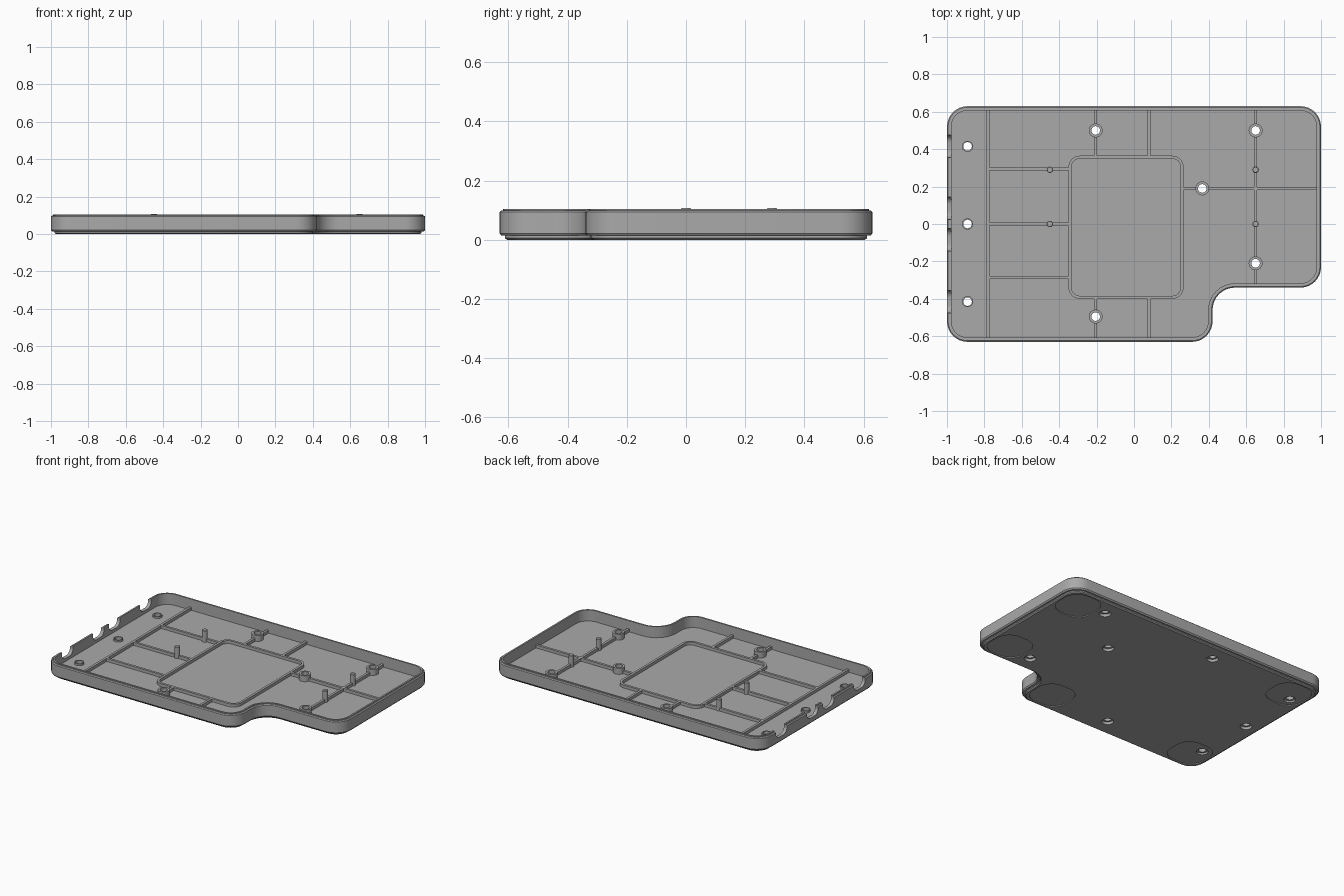
import bpy, bmesh, math
from mathutils import Vector

old = bpy.data.objects.get("Cube")
if old:
    bpy.data.objects.remove(old, do_unlink=True)

grey = bpy.data.materials.new("mid grey")
grey.use_nodes = True
COLOUR = (0.4, 0.4, 0.4, 1)
grey.diffuse_color = COLOUR
grey.node_tree.nodes["Principled BSDF"].inputs["Base Color"].default_value = COLOUR

FLOOR, RIB_TOP, BOSS_TOP = 0.03, 0.05, 0.07


def rounded(corners, inset=0.0, steps=8):
    """Counter-clockwise outline with filleted corners, moved inward by inset."""
    out, n = [], len(corners)
    for i, (x, y, r) in enumerate(corners):
        p = Vector((x, y))
        a = (p - Vector(corners[i - 1][:2])).normalized()
        b = (Vector(corners[(i + 1) % n][:2]) - p).normalized()
        turn = 1 if a.x * b.y - a.y * b.x > 0 else -1
        centre = p + (b - a) * r
        radius = max(r - turn * inset, 0.002)
        for k in range(steps + 1):
            t = k / steps * math.pi / 2
            out.append(centre + (a * math.sin(t) - b * math.cos(t)) * radius * 1.0)
    return out


def box_corners(x0, x1, y0, y1, r):
    return [(x0, y0, r), (x1, y0, r), (x1, y1, r), (x0, y1, r)]


def finish(name, bm):
    bmesh.ops.recalc_face_normals(bm, faces=bm.faces)
    mesh = bpy.data.meshes.new(name)
    bm.to_mesh(mesh)
    bm.free()
    mesh.materials.append(grey)
    ob = bpy.data.objects.new(name, mesh)
    bpy.context.collection.objects.link(ob)
    return ob


def loft(name, rings, closed=False):
    """Skin a list of (outline, z) rings; cap the ends or close the loop."""
    bm = bmesh.new()
    vs = [[bm.verts.new((p[0], p[1], z)) for p in ring] for ring, z in rings]
    n = len(vs[0])
    for lo, hi in zip(vs, vs[1:] + (vs[:1] if closed else [])):
        for i in range(n):
            bm.faces.new((lo[i], lo[(i + 1) % n], hi[(i + 1) % n], hi[i]))
    if not closed:
        bm.faces.new(vs[0])
        bm.faces.new(vs[-1])
    return finish(name, bm)


def circle(x, y, r, n=24):
    return [(x + r * math.cos(2 * math.pi * i / n), y + r * math.sin(2 * math.pi * i / n)) for i in range(n)]


def cut(target, cutters):
    for c in cutters:
        c.hide_render = True
        mod = target.modifiers.new("cut", "BOOLEAN")
        mod.operation, mod.solver, mod.object = "DIFFERENCE", "EXACT", c
    bpy.context.view_layer.update()
    mesh = bpy.data.meshes.new_from_object(target.evaluated_get(bpy.context.evaluated_depsgraph_get()))
    target.modifiers.clear()
    target.data = mesh
    for c in cutters:
        bpy.data.objects.remove(c, do_unlink=True)


# Tray: stepped base, outer wall, lip and inside floor
plan = [(-1, -0.63, 0.11), (0.42, -0.63, 0.11), (0.42, -0.34, 0.12),
        (1, -0.34, 0.11), (1, 0.63, 0.11), (-1, 0.63, 0.11)]
profile = [(0.025, 0), (0.018, 0.006), (0.018, 0.014), (0.006, 0.014), (0, 0.022), (0, 0.094), (0.006, 0.099),
           (0.012, 0.099), (0.012, 0.104), (0.023, 0.104), (0.023, FLOOR)]
tray = loft("tray", [(rounded(plan, d), z) for d, z in profile])

# Shallow foot pockets under each outer corner
cutters = []
S, G = 0.29, 0.035
for x, y, sx, sy in [(-1, -0.63, 1, 1), (0.42, -0.63, -1, 1), (1, -0.34, -1, 1), (1, 0.63, -1, -1), (-1, 0.63, 1, -1)]:
    xs = sorted((x + sx * G, x + sx * S))
    ys = sorted((y + sy * G, y + sy * S))
    ring = rounded(box_corners(*xs, *ys, 0.1))
    cutters.append(loft("pocket_cutter", [(ring, -0.02), (ring, 0.006)]))

# Screw holes with a wider recess below
bosses = [(-0.205, 0.5), (0.65, 0.5), (0.365, 0.19), (0.65, -0.21), (-0.205, -0.495)]
side_holes = [(-0.89, 0.415), (-0.89, 0), (-0.89, -0.415)]
for x, y in bosses + side_holes:
    cutters.append(loft("hole_cutter", [(circle(x, y, r), z) for r, z in
                                        [(0.036, -0.02), (0.036, 0.018), (0.023, 0.018), (0.023, 0.08)]]))

# Cable openings in the right-hand wall
for y in (-0.415, -0.085, 0.085, 0.415):
    bm = bmesh.new()
    ring = rounded(box_corners(y - 0.06, y + 0.06, 0.05, 0.2, 0.04))
    a = [bm.verts.new((-1.1, *p)) for p in ring]
    face = bm.faces.new(a)
    ext = bmesh.ops.extrude_face_region(bm, geom=[face])["geom"]
    bmesh.ops.translate(bm, vec=(0.14, 0, 0), verts=[v for v in ext if isinstance(v, bmesh.types.BMVert)])
    cutters.append(finish("opening_cutter", bm))
cut(tray, cutters)


def tube(name, x, y, outer, inner, top):
    loft(name, [(circle(x, y, outer), FLOOR - 0.003), (circle(x, y, outer), top),
                (circle(x, y, inner), top), (circle(x, y, inner), FLOOR - 0.003)], True)


for i, (x, y) in enumerate(bosses):
    tube(f"screw_boss_{i + 1}", x, y, 0.037, 0.023, BOSS_TOP)
for i, (x, y) in enumerate(side_holes):
    tube(f"hole_collar_{i + 1}", x, y, 0.03, 0.023, FLOOR + 0.012)

# Locating pins
for x in (-0.45, 0.65):
    for y in (0, 0.29):
        loft("locating_pin", [(circle(x, y, r, 16), z) for r, z in
                              [(0.017, FLOOR - 0.003), (0.017, 0.105), (0.014, 0.108)]])

# Raised central frame
frame = box_corners(-0.35, 0.265, -0.4, 0.365, 0.06)
loft("centre_frame", [(rounded(frame, d), z) for d, z in
                      [(0, FLOOR - 0.003), (0, RIB_TOP), (0.016, RIB_TOP), (0.016, FLOOR - 0.003)]], True)

# Stiffening ribs, stopping short of the bosses
W = 0.008


def rib(x0, x1, y0, y1):
    ring = [(x0, y0), (x1, y0), (x1, y1), (x0, y1)]
    loft("rib", [(ring, FLOOR - 0.003), (ring, RIB_TOP)])


B = 0.034
for x, spans in [(-0.78, [(-0.615, 0.615)]),
                 (-0.205, [(-0.615, -0.495 - B), (-0.495 + B, -0.395), (0.36, 0.5 - B), (0.5 + B, 0.615)]),
                 (0.08, [(-0.615, -0.395), (0.36, 0.615)]),
                 (0.65, [(-0.325, -0.21 - B), (-0.21 + B, 0.5 - B), (0.5 + B, 0.615)])]:
    for a, b in spans:
        rib(x - W, x + W, a, b)
for y, spans in [(0.295, [(-0.78, -0.345)]), (0, [(-0.78, -0.345)]), (-0.285, [(-0.78, -0.345)]),
                 (0.19, [(0.26, 0.365 - B), (0.365 + B, 0.985)])]:
    for a, b in spans:
        rib(a, b, y - W, y + W)

# Smooth the rounded walls, keep hard edges
bpy.ops.object.select_all(action="DESELECT")
for ob in bpy.context.collection.objects:
    if ob.type == "MESH":
        ob.select_set(True)
        bpy.context.view_layer.objects.active = ob
bpy.ops.object.shade_smooth_by_angle(angle=math.radians(30))
